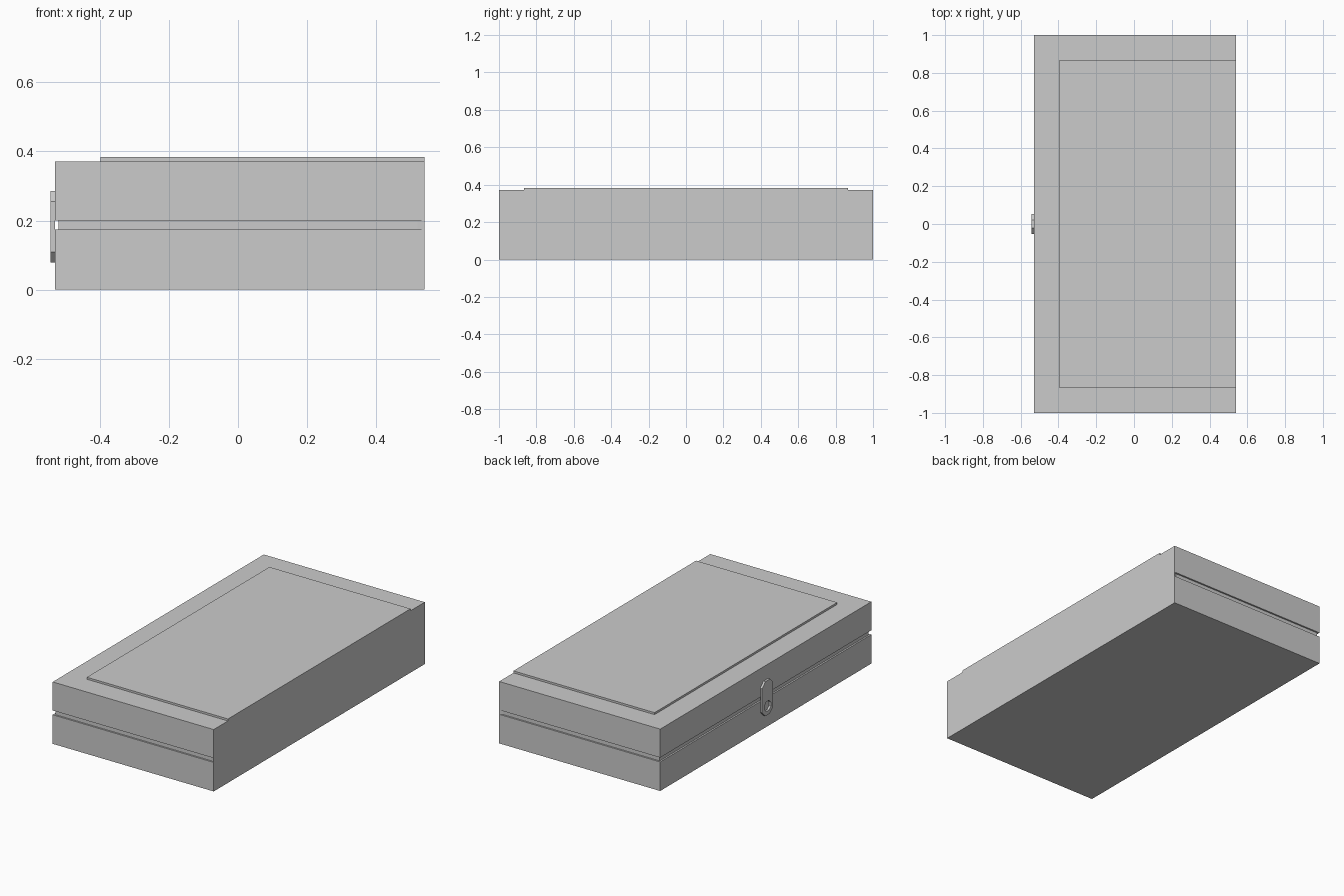
import bpy, bmesh, math

if "Cube" in bpy.data.objects:
    bpy.data.objects.remove(bpy.data.objects["Cube"])

X0, X1, Y = -0.529, 0.539, 1.0          # body extents (latch side, spine side, half length)
TOP, GAP_LO, GAP_HI = 0.371, 0.174, 0.2
GROOVE = 0.01


def finish(bm, name):
    bmesh.ops.recalc_face_normals(bm, faces=bm.faces)
    mesh = bpy.data.meshes.new(name)
    bm.to_mesh(mesh)
    bm.free()
    ob = bpy.data.objects.new(name, mesh)
    bpy.context.collection.objects.link(ob)
    return ob


def bridge(bm, a, b):
    n = len(a)
    for i in range(n):
        j = (i + 1) % n
        bm.faces.new((a[i], a[j], b[j], b[i]))


# Case: two halves joined along the spine, with a groove round the other three sides
def section(inset):
    x, y, hinge = X0 + inset, Y - inset, X1 - 0.02
    return [(X1, -Y), (X1, Y), (hinge, y), (x, y), (x, -y), (hinge, -y)]


bm = bmesh.new()
levels = [(0, 0), (GAP_LO, 0), (GAP_LO, GROOVE), (GAP_HI, GROOVE), (GAP_HI, 0), (TOP, 0)]
rings = [[bm.verts.new((x, y, z)) for x, y in section(inset)] for z, inset in levels]
for a, b in zip(rings, rings[1:]):
    bridge(bm, a, b)
bm.faces.new(rings[0])
bm.faces.new(rings[-1])
bmesh.ops.remove_doubles(bm, verts=bm.verts, dist=1e-5)
bmesh.ops.dissolve_limit(bm, angle_limit=0.01, verts=bm.verts, edges=bm.edges)
finish(bm, "case")

# Raised panel on the lid, flush with the spine
bm = bmesh.new()
bmesh.ops.create_cube(bm, size=1)
px0, pz1 = -0.397, 0.383
for v in bm.verts:
    v.co = (X1 if v.co.x > 0 else px0,
            math.copysign(0.865, v.co.y),
            pz1 if v.co.z > 0 else TOP)
finish(bm, "lid_panel")

# Latch: long octagonal tab with an octagonal hole near its lower end
bm = bmesh.new()
LATCH_TOP, LATCH_BOTTOM, HOLE_Z = 0.285, 0.079, 0.131
R, HOLE_R = 0.052, 0.03


def octagon(radius, z_up, z_down, x):
    # radius is the centre-to-flat distance; upper and lower halves have own centres
    verts = []
    for i in range(8):
        a = math.radians(22.5 + 45 * i)
        r = radius / math.cos(math.radians(22.5))
        z = z_up if i < 4 else z_down
        verts.append(bm.verts.new((x, r * math.cos(a), z + r * math.sin(a))))
    return verts


loops = {}
for side, x in (("back", X0), ("face", -0.542)):
    outer = octagon(R, LATCH_TOP - R, LATCH_BOTTOM + R, x)
    inner = octagon(HOLE_R, HOLE_Z, HOLE_Z, x)
    bridge(bm, outer, inner)
    loops[side] = (outer, inner)
for k in (0, 1):
    bridge(bm, loops["back"][k], loops["face"][k])
bmesh.ops.dissolve_limit(bm, angle_limit=0.01, verts=bm.verts, edges=bm.edges)
finish(bm, "latch")
